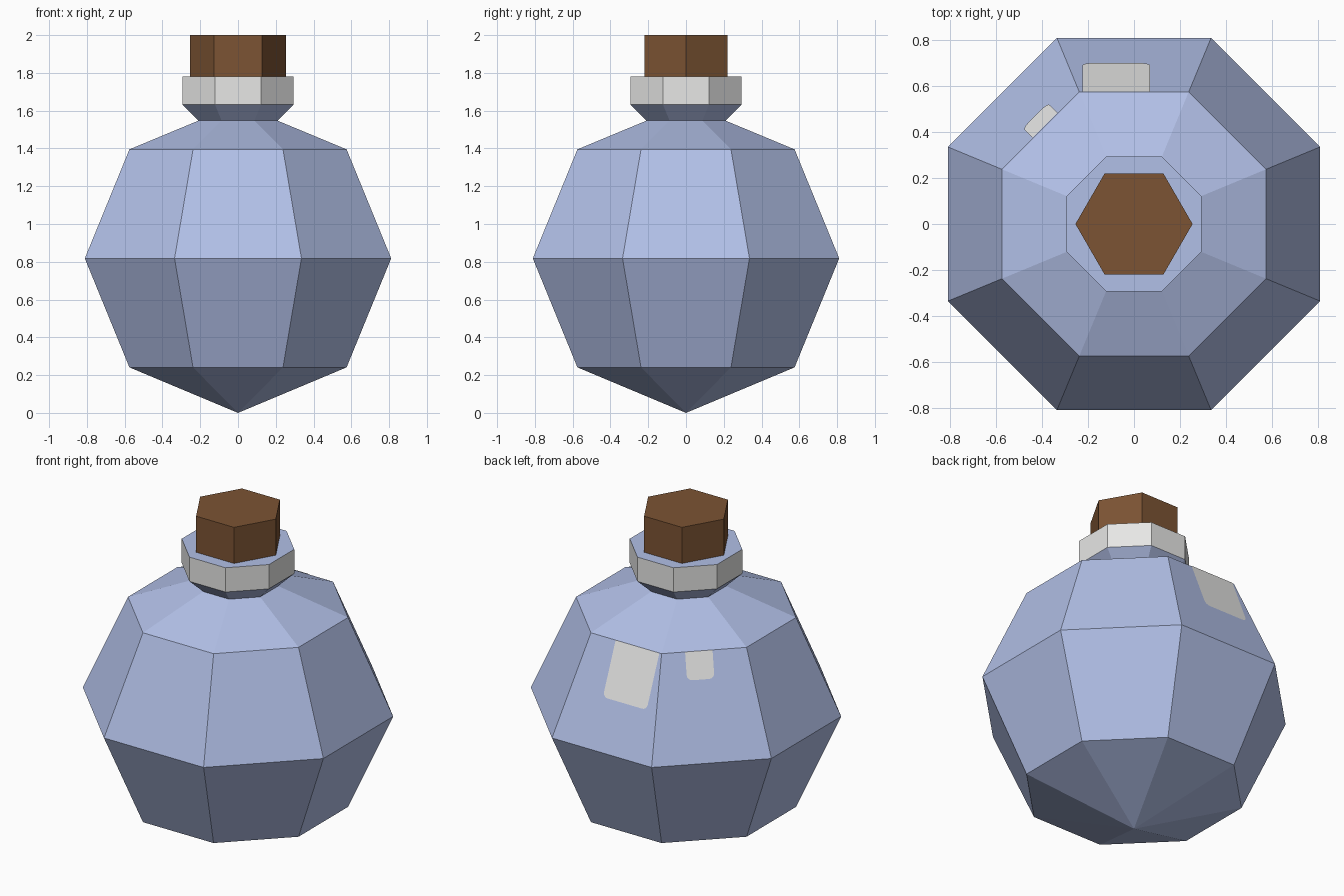
import bpy, bmesh, math
from mathutils import Vector

if "Cube" in bpy.data.objects:
    bpy.data.objects.remove(bpy.data.objects["Cube"])

def material(name, rgb):
    m = bpy.data.materials.new(name)
    m.diffuse_color = (*rgb, 1)
    m.use_nodes = True
    m.node_tree.nodes["Principled BSDF"].inputs["Base Color"].default_value = m.diffuse_color
    return m

GLASS = material("blue glass", (0.46, 0.545, 0.83))
WHITE = material("off white", (0.80, 0.80, 0.79))
CORK = material("brown cork", (0.20, 0.087, 0.033))

def finish(name, bm, mats):
    me = bpy.data.meshes.new(name)
    bm.to_mesh(me)
    bm.free()
    for m in mats:
        me.materials.append(m)
    ob = bpy.data.objects.new(name, me)
    bpy.context.collection.objects.link(ob)
    return ob

def lathe(profile, sides, phase):
    """Flat-sided turned solid from (apothem, z) points, capped at both ends."""
    bm = bmesh.new()
    k = 1 / math.cos(math.pi / sides)
    rings = []
    for r, z in profile:
        rings.append([bm.verts.new((r * k * math.cos(phase + i * math.tau / sides),
                                    r * k * math.sin(phase + i * math.tau / sides), z))
                      for i in range(sides)])
    for a, b in zip(rings, rings[1:]):
        for i in range(sides):
            j = (i + 1) % sides
            bm.faces.new((a[i], a[j], b[j], b[i]))
    bm.faces.new(rings[-1])
    bm.faces.new(rings[0][::-1])
    bmesh.ops.remove_doubles(bm, verts=bm.verts, dist=1e-4)
    bmesh.ops.recalc_face_normals(bm, faces=bm.faces)
    return bm

# Bottle: pointed faceted globe, flared neck, white rim sides
MID, TOP = (0.811, 0.818), (0.575, 1.395)
bm = lathe([(0, 0), (0.575, 0.241), MID, TOP, (0.21, 1.547), (0.294, 1.632), (0.294, 1.78)],
           8, math.pi / 8)
for f in bm.faces:
    if 1.64 < f.calc_center_median().z < 1.77:
        f.material_index = 1
finish("bottle", bm, [GLASS, WHITE])

# Hexagonal stopper
finish("stopper", lathe([(0.221, 1.775), (0.221, 2.0)], 6, 0), [CORK])

# Highlight plates lying on the upper facets, with rounded corners
def highlight(name, azimuth, s0, s1, depth, r):
    out = Vector((math.cos(azimuth), math.sin(azimuth), 0))
    side = Vector((out.y, -out.x, 0))
    p_top = out * TOP[0] + Vector((0, 0, TOP[1]))
    down = (out * MID[0] + Vector((0, 0, MID[1])) - p_top)
    length = down.length
    down.normalize()
    normal = down.cross(side)
    if normal.dot(out) < 0:
        normal.negate()
    d1 = depth * length
    pts = [(s1, 0), (s0, 0)]
    for cx, start in ((s0 + r, math.pi), (s1 - r, math.pi / 2)):
        for i in range(5):
            a = start - i * math.pi / 8
            pts.append((cx + r * math.cos(a), d1 - r + r * math.sin(a)))
    bm = bmesh.new()
    f = bm.faces.new([bm.verts.new(p_top + side * s + down * d + normal * 0.003)
                      for s, d in pts])
    f.normal_update()
    if f.normal.dot(normal) < 0:
        f.normal_flip()
    finish(name, bm, [WHITE])

highlight("large_highlight", math.radians(90), -0.225, 0.07, 0.52, 0.03)
highlight("small_highlight", math.radians(135), -0.047, 0.107, 0.255, 0.03)
